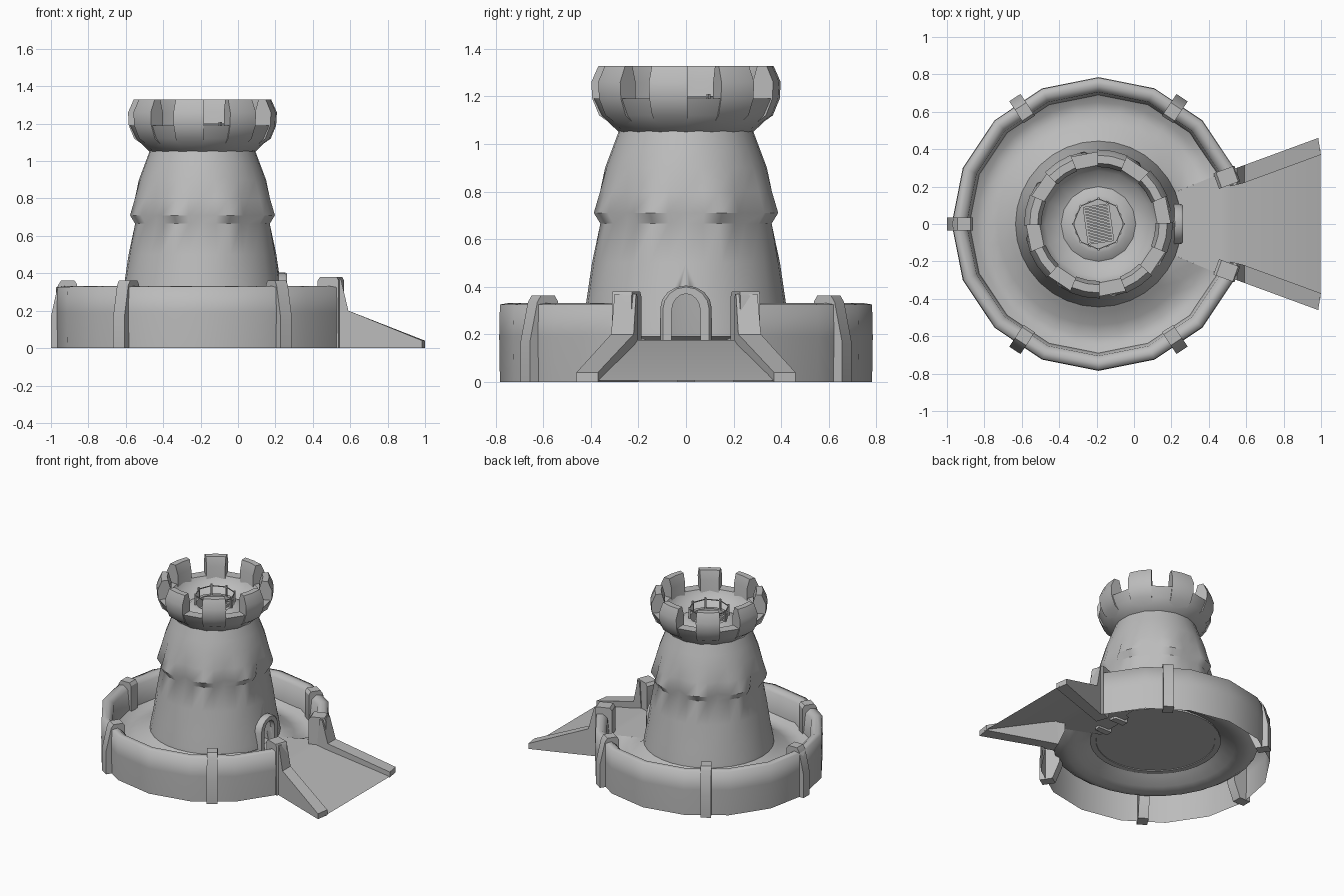
import bpy, bmesh
from math import radians, cos, sin, pi
from mathutils import Matrix, Vector

if "Cube" in bpy.data.objects:
    bpy.data.objects.remove(bpy.data.objects["Cube"])

CX = -0.19  # tower axis

stone = bpy.data.materials.new("grey stone")
stone.use_nodes = True
GREY = (0.5, 0.5, 0.5, 1)
stone.diffuse_color = GREY
stone.node_tree.nodes["Principled BSDF"].inputs["Base Color"].default_value = GREY


def finish(name, bm, angle=45):
    bmesh.ops.recalc_face_normals(bm, faces=bm.faces)
    mesh = bpy.data.meshes.new(name)
    bm.to_mesh(mesh)
    bm.free()
    obj = bpy.data.objects.new(name, mesh)
    mesh.materials.append(stone)
    bpy.context.collection.objects.link(obj)
    bpy.ops.object.select_all(action='DESELECT')
    obj.select_set(True)
    bpy.context.view_layer.objects.active = obj
    bpy.ops.object.shade_smooth_by_angle(angle=radians(angle))
    return obj


def loft(bm, rings, ring_closed=True, path_closed=False):
    """Join matching rings of points with quads, capping closed rings."""
    rows = [[bm.verts.new(p) for p in ring] for ring in rings]
    n = len(rows[0])
    pairs = list(zip(rows, rows[1:])) + ([(rows[-1], rows[0])] if path_closed else [])
    for a, b in pairs:
        for i in range(n if ring_closed else n - 1):
            j = (i + 1) % n
            bm.faces.new((a[i], a[j], b[j], b[i]))
    if ring_closed and not path_closed:
        bm.faces.new(rows[0])
        bm.faces.new(rows[-1])


def turn(bm, profile, start=0, end=360, steps=16, closed=True, shape=None):
    """Sweep an (r, z) profile about the tower axis."""
    full = end - start == 360
    rings = []
    for k in range(steps if full else steps + 1):
        a = radians(start + (end - start) * k / steps)
        pts = shape(k, profile) if shape else profile
        rings.append([(CX + r * cos(a), r * sin(a), z) for r, z in pts])
    loft(bm, rings, closed, full)


# Tower shell, with eight overhanging brows separated by recesses
outer = [(.445, .19), (.44, .23), (.42, .33), (.395, .5), (.367, .665), (.395, .71),
         (.368, .8), (.34, .9), (.31, .98), (.28, 1.06)]
inner = [(.24, 1.06), (.31, .8), (.34, .5), (.405, .19)]


def brows(k, pts):
    if k % 4:
        return pts
    return [(r - (.045 if i == 5 else .016 if i in (4, 6) else 0), z)
            for i, (r, z) in enumerate(pts)]


bm = bmesh.new()
turn(bm, outer + inner, steps=32, shape=brows)
tower = finish("tower", bm, 40)


def arch(w, spring, top, base):
    """Door outline in y and z."""
    curve = [(w * cos(t * pi / 8), spring + (top - spring) * sin(t * pi / 8)) for t in range(9)]
    return [(w, base)] + curve + [(-w, base)]


# Doorway cut through the tower wall
bm = bmesh.new()
loft(bm, [[(x, y, z) for y, z in arch(.06, .30, .37, .17)] for x in (.05, .4)])
cutter = finish("door_cutter", bm)
cutter.hide_render = True
cut = tower.modifiers.new("doorway", 'BOOLEAN')
cut.object = cutter
cut.solver = 'EXACT'
bpy.context.view_layer.objects.active = tower
bpy.ops.object.modifier_apply(modifier=cut.name)
bpy.data.objects.remove(cutter)

# Floor inside the tower
bm = bmesh.new()
turn(bm, [(.425, .195), (.001, .195)], closed=False)
finish("tower_floor", bm)

# Door surround
bm = bmesh.new()
big, small = arch(.108, .31, .405, .16), arch(.06, .30, .37, .16)
loft(bm, [[(.15, *o), (.25, *o), (.262, o[0] * .9, o[1] - .006), (.262, *i), (.15, *i)]
          for o, i in zip(big, small)])
finish("door_surround", bm)

# Crown with a bowl-shaped roof and a round hatch well
bm = bmesh.new()
turn(bm, [(.24, 1.04), (.283, 1.05), (.355, 1.12), (.388, 1.19), (.315, 1.19), (.285, 1.13),
          (.2, 1.10), (.155, 1.13), (.13, 1.13), (.13, 1.04)])
finish("crown", bm)

# Eight merlons
bm = bmesh.new()
for k in range(8):
    mid = 34 + 45 * k
    turn(bm, [(.28, 1.06), (.365, 1.12), (.394, 1.19), (.398, 1.26), (.368, 1.328),
              (.325, 1.328), (.305, 1.26), (.305, 1.17)], mid - 12, mid + 12, 2)
finish("merlons", bm)


def box(bm, size, loc, rot=0):
    m = Matrix.Translation(loc) @ Matrix.Rotation(radians(rot), 4, 'Z') @ Matrix.Diagonal((*size, 1))
    bmesh.ops.create_cube(bm, size=1, matrix=m)


# Hatch floor and ladder treads
bm = bmesh.new()
turn(bm, [(.135, 1.06), (.001, 1.06)], closed=False)
finish("hatch_floor", bm)
bm = bmesh.new()
tilt = Matrix.Rotation(radians(8), 3, 'Z')
for k in range(13):
    box(bm, (.12, .011, .015), Vector((CX, 0, 1.1)) + tilt @ Vector((0, -.096 + k * .016, 0)), 8)
for s in (-1, 1):
    box(bm, (.012, .2, .02), Vector((CX, 0, 1.105)) + tilt @ Vector((s * .065, 0, 0)), 8)
finish("hatch_ladder", bm)

# Thin rail on short posts around the hatch
bm = bmesh.new()
turn(bm, [(.132, 1.195), (.138, 1.195), (.138, 1.201), (.132, 1.201)], steps=8)
for k in range(8):
    a = k * pi / 4
    box(bm, (.012, .012, .09), (CX + .135 * cos(a), .135 * sin(a), 1.165), 45 * k)
finish("hatch_rail", bm)

# Curtain wall, hollow underneath and open at the gate
bm = bmesh.new()
turn(bm, [(.782, 0), (.785, .19), (.782, .325), (.74, .332), (.705, .305), (.69, .16)],
     22.5, 337.5, 14, closed=False)
finish("curtain_wall", bm, 95)


# Courtyard, dipping to a shallow ditch and level beside the gate
def level_ends(k, pts):
    return [(r, .175) for r, z in pts] if k in (0, 28) else pts


bm = bmesh.new()
turn(bm, [(.43, .21), (.47, .185), (.54, .145), (.60, .125), (.65, .135), (.70, .17)],
     22.5, 337.5, 28, closed=False, shape=level_ends)
finish("courtyard", bm)

# Buttress posts straddling the wall
bm = bmesh.new()
for a in (56.5, 123.5, 180, 236.5, 303.5, 20, -20):
    rot = Matrix.Rotation(radians(a), 3, 'Z')
    if abs(a) == 20:
        half = .044
        outline = [(.67, .12), (.67, .36), (.685, .38), (.78, .38), (.79, .36), (.79, 0), (.72, 0)]
    else:
        half = .036
        outline = [(.67, .12), (.67, .34), (.685, .362), (.755, .362), (.773, .335),
                   (.81, .17), (.81, 0), (.72, 0)]
    loft(bm, [[Vector((CX, 0, 0)) + rot @ Vector((r, t, z)) for r, z in outline]
              for t in (-half, half)])
finish("wall_posts", bm, 30)

# Gate floor and flared ramp
bm = bmesh.new()
loft(bm, [[(x, -y, z), (x, y, z)] for x, y, z in
          ((.17, .15, .175), (.226, .172, .175), (.457, .268, .175), (.52, .27, .175),
           (.998, .40, .005))], ring_closed=False)
finish("ramp", bm)

# Sloping parapets on both sides of the ramp
bm = bmesh.new()
for s in (-1, 1):
    outside = [(.50, .28, 0), (.53, .29, .37), (.55, .30, .37), (.59, .315, .2),
               (.985, .46, .04), (.985, .46, 0)]
    inside = [(.50, .20, 0), (.53, .205, .37), (.55, .21, .37), (.59, .22, .2),
              (.999, .37, .04), (.999, .37, 0)]
    loft(bm, [[(x, s * y, z) for x, y, z in edge] for edge in (outside, inside)])
finish("ramp_parapets", bm, 30)
